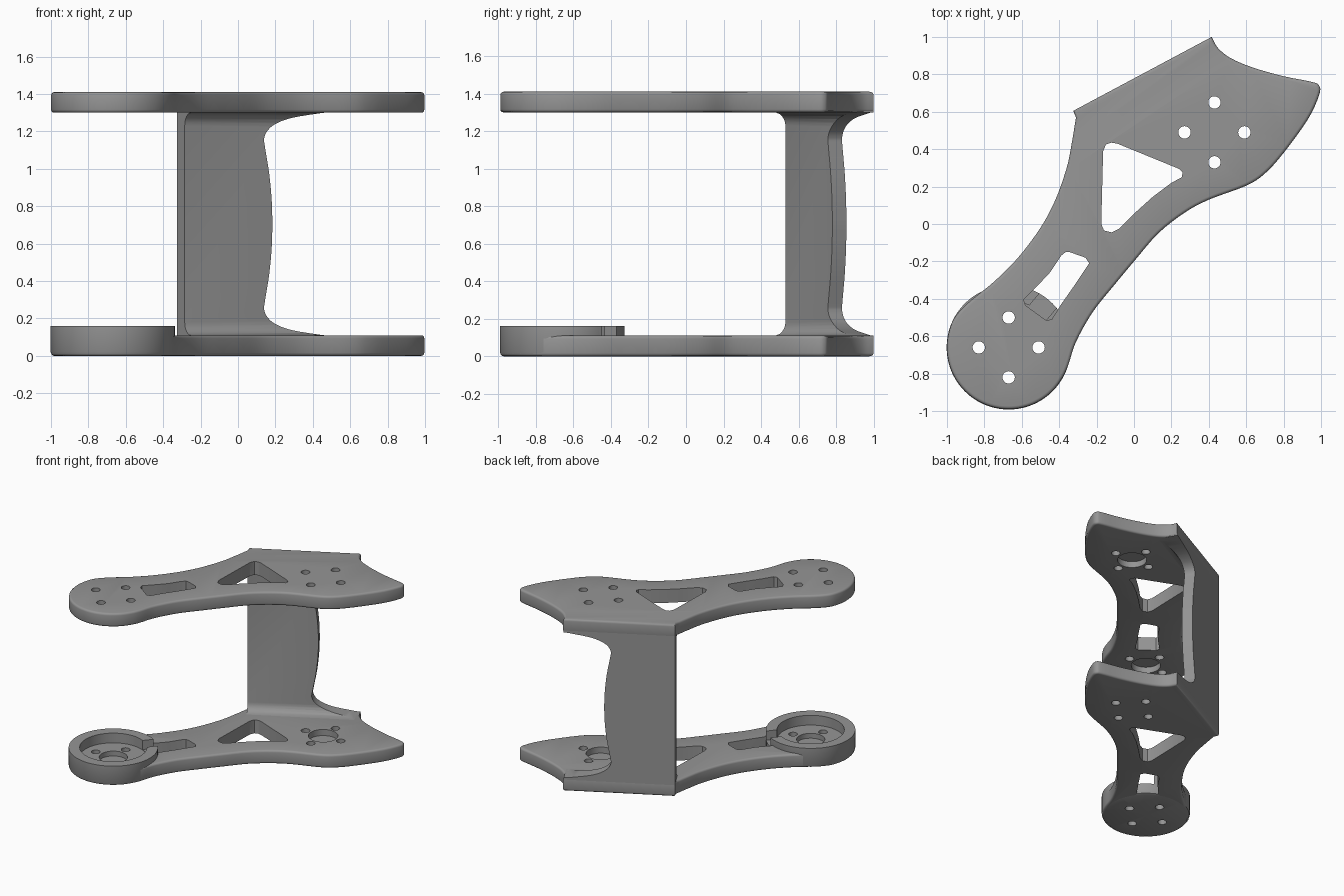
import bpy, bmesh, math
from mathutils import Matrix, Vector

if "Cube" in bpy.data.objects:
    bpy.data.objects.remove(bpy.data.objects["Cube"])

MOTOR, MOUNT = Vector((-0.67, -0.66)), Vector((0.43, 0.49))
PLATE_T, TOP_Z = 0.11, 1.30

gray = bpy.data.materials.new("matte_gray")
gray.diffuse_color = (0.30, 0.30, 0.30, 1)
gray.use_nodes = True
gray.node_tree.nodes["Principled BSDF"].inputs["Base Color"].default_value = gray.diffuse_color


def make(name, bm):
    bmesh.ops.recalc_face_normals(bm, faces=bm.faces)
    me = bpy.data.meshes.new(name)
    bm.to_mesh(me)
    bm.free()
    me.materials.append(gray)
    ob = bpy.data.objects.new(name, me)
    bpy.context.collection.objects.link(ob)
    return ob


def prism(name, pts, vec, bevel=0.0):
    """Extrude a closed 3D polygon along vec, optionally rounding both rims."""
    bm = bmesh.new()
    face = bm.faces.new([bm.verts.new(p) for p in pts])
    res = bmesh.ops.extrude_face_region(bm, geom=[face], use_keep_orig=True)
    new = [g for g in res["geom"] if isinstance(g, bmesh.types.BMVert)]
    bmesh.ops.translate(bm, verts=new, vec=vec)
    if bevel:
        n = len(pts)
        caps = [f for f in bm.faces if len(f.verts) == n]
        rims = list({e for f in caps for e in f.edges})
        bmesh.ops.recalc_face_normals(bm, faces=bm.faces)
        bmesh.ops.bevel(bm, geom=rims, offset=bevel, segments=3, profile=0.5,
                        affect='EDGES', clamp_overlap=True)
    return make(name, bm)


def flat(pts, z):
    return [Vector((p[0], p[1], z)) for p in pts]


def disc(c, r, n=32):
    return [(c[0] + r * math.cos(2 * math.pi * i / n),
             c[1] + r * math.sin(2 * math.pi * i / n)) for i in range(n)]


def cut(ob, cutter):
    mod = ob.modifiers.new("cut", 'BOOLEAN')
    mod.operation, mod.solver, mod.object = 'DIFFERENCE', 'EXACT', cutter
    bpy.context.view_layer.objects.active = ob
    bpy.ops.object.modifier_apply(modifier=mod.name)
    bpy.data.objects.remove(cutter)


def smooth(pts, n=5):
    """Catmull-Rom curve through the points."""
    p = [Vector(q) for q in pts]
    p = [2 * p[0] - p[1]] + p + [2 * p[-1] - p[-2]]
    out = []
    for a, b, c, d in zip(p, p[1:], p[2:], p[3:]):
        for i in range(n):
            t = i / n
            out.append(0.5 * (2 * b + (c - a) * t + (2 * a - 5 * b + 4 * c - d) * t * t
                              + (3 * b - a - 3 * c + d) * t ** 3))
    return out + [p[-2]]


def finish(ob):
    bpy.ops.object.select_all(action='DESELECT')
    ob.select_set(True)
    bpy.context.view_layer.objects.active = ob
    bpy.ops.object.shade_smooth_by_angle(angle=math.radians(35))


# Arm outline: front edge, round motor end, rear edge, wall corner
arc = [MOTOR + 0.33 * Vector((math.cos(math.radians(a)), math.sin(math.radians(a))))
       for a in range(-28, -211, -14)]
outline = smooth([(0.415, 1.0), (0.45, 0.94), (0.52, 0.885), (0.64, 0.835), (0.8, 0.79),
                  (0.95, 0.76), (0.99, 0.74), (0.99, 0.69), (0.93, 0.56), (0.8, 0.38),
                  (0.7, 0.27), (0.6, 0.205), (0.4, 0.13), (0.27, 0.06), (0.13, -0.05),
                  (0.0, -0.2), (-0.1, -0.32), (-0.22, -0.47), (-0.31, -0.63),
                  (-0.35, -0.75)] + arc +
                 [(-0.88, -0.415), (-0.75, -0.31), (-0.62, -0.18), (-0.5, -0.02),
                  (-0.42, 0.13), (-0.36, 0.3), (-0.335, 0.42), (-0.31, 0.57)], 4)
outline.append(Vector((-0.325, 0.605)))

# Weight-saving windows
triangle = [(-0.165, 0.39), (-0.15, 0.425), (-0.12, 0.435), (-0.09, 0.43), (0.24, 0.295),
            (0.26, 0.275), (0.255, 0.25), (0.2, 0.22), (0.1, 0.145), (0, 0.055),
            (-0.08, -0.025), (-0.12, -0.045), (-0.16, -0.035), (-0.175, 0)]
slot = [(-0.365, -0.15), (-0.345, -0.15), (-0.26, -0.18), (-0.24, -0.21), (-0.32, -0.33),
        (-0.39, -0.43), (-0.44, -0.51), (-0.47, -0.515), (-0.58, -0.435), (-0.59, -0.405),
        (-0.52, -0.335), (-0.45, -0.26), (-0.39, -0.17)]


def bolt_holes(ob, c, z):
    for dx, dy in ((0.16, 0), (-0.16, 0), (0, 0.16), (0, -0.16)):
        cut(ob, prism("drill", flat(disc(c + Vector((dx, dy)), 0.033, 24), z - 0.1),
                      (0, 0, 0.4)))


def arm_plate(name, z, pocket_z):
    ob = prism(name, flat(outline, z), (0, 0, PLATE_T), 0.02)
    for shape in (triangle, slot):
        cut(ob, prism("window", flat(shape, z - 0.1), (0, 0, 0.4)))
    bolt_holes(ob, MOUNT, z)
    cut(ob, prism("pocket", flat(disc(MOUNT, 0.11, 48), pocket_z), (0, 0, 0.1)))
    return ob


# Upper plate, with shallow pockets on its underside
upper = arm_plate("upper_plate", TOP_Z, TOP_Z - 0.05)
bolt_holes(upper, MOTOR, TOP_Z)
cut(upper, prism("pocket", flat(disc(MOTOR, 0.11, 48), TOP_Z - 0.05), (0, 0, 0.1)))
finish(upper)

# Lower plate, opened where the motor cup sits
lower = arm_plate("lower_plate", 0, 0.06)
cut(lower, prism("opening", flat(disc(MOTOR, 0.315, 64), -0.1), (0, 0, 0.4)))
finish(lower)

# Motor cup: turned profile with a stepped floor and a cable notch
bm = bmesh.new()
prof = [(0, 0), (0.312, 0), (0.325, 0.006), (0.332, 0.02), (0.332, 0.16), (0.25, 0.16),
        (0.25, 0.08), (0.105, 0.08), (0.105, 0.04), (0, 0.04)]
vs = [bm.verts.new((r, 0, z)) for r, z in prof]
es = [bm.edges.new(e) for e in zip(vs, vs[1:])]
bmesh.ops.spin(bm, geom=vs + es, cent=(0, 0, 0), axis=(0, 0, 1),
               angle=2 * math.pi, steps=72)
bmesh.ops.remove_doubles(bm, verts=bm.verts, dist=1e-4)
bmesh.ops.translate(bm, verts=bm.verts, vec=(*MOTOR, 0))
cup = make("motor_cup", bm)
bolt_holes(cup, MOTOR, 0)
rot = Matrix.Rotation(math.radians(50), 2)
notch = [MOTOR + rot @ Vector(p) for p in ((0.2, -0.06), (0.4, -0.06), (0.4, 0.06), (0.2, 0.06))]
cut(cup, prism("notch", flat(notch, 0.085), (0, 0, 0.2)))
finish(cup)

# Wall joining the plates: C section with inner fillets, swept along the back edge
base = Vector((-0.325, 0.605, 0))
along = (Vector((0.415, 1.0, 0)) - base).normalized()
inward = Vector((along.y, -along.x, 0))
T, R, LOW, HIGH, SINK = 0.085, 0.07, PLATE_T, TOP_Z, 0.03
bend = [(T + R - R * math.sin(a), R - R * math.cos(a))
        for a in (i * math.pi / 12 for i in range(7))]
section = ([(0, LOW - SINK), (T + R, LOW - SINK)] + [(d, LOW + h) for d, h in bend] +
           [(d, HIGH - h) for d, h in reversed(bend)] +
           [(T + R, HIGH + SINK), (0, HIGH + SINK)])
wall = prism("back_wall", [base + inward * d + Vector((0, 0, z)) for d, z in section],
             along * 0.835)

# Trim the wall's free end to a bowed edge with flared feet
half = smooth([(0.81, 0.595), (0.64, 0.567), (0.55, 0.535), (0.503, 0.50), (0.482, 0.46),
               (0.485, 0.42), (0.512, 0.27), (0.527, 0.13), (0.532, 0)], 4)
mid = (LOW + HIGH) / 2
edge = ([(1.0, mid + 0.595)] + [(u, mid + h) for u, h in half] +
        [(u, mid - h) for u, h in reversed(half[:-1])] + [(1.0, mid - 0.595)])
cut(wall, prism("end_trim", [base - inward * 0.1 + along * u + Vector((0, 0, z))
                             for u, z in edge], inward * 0.5))
finish(wall)
